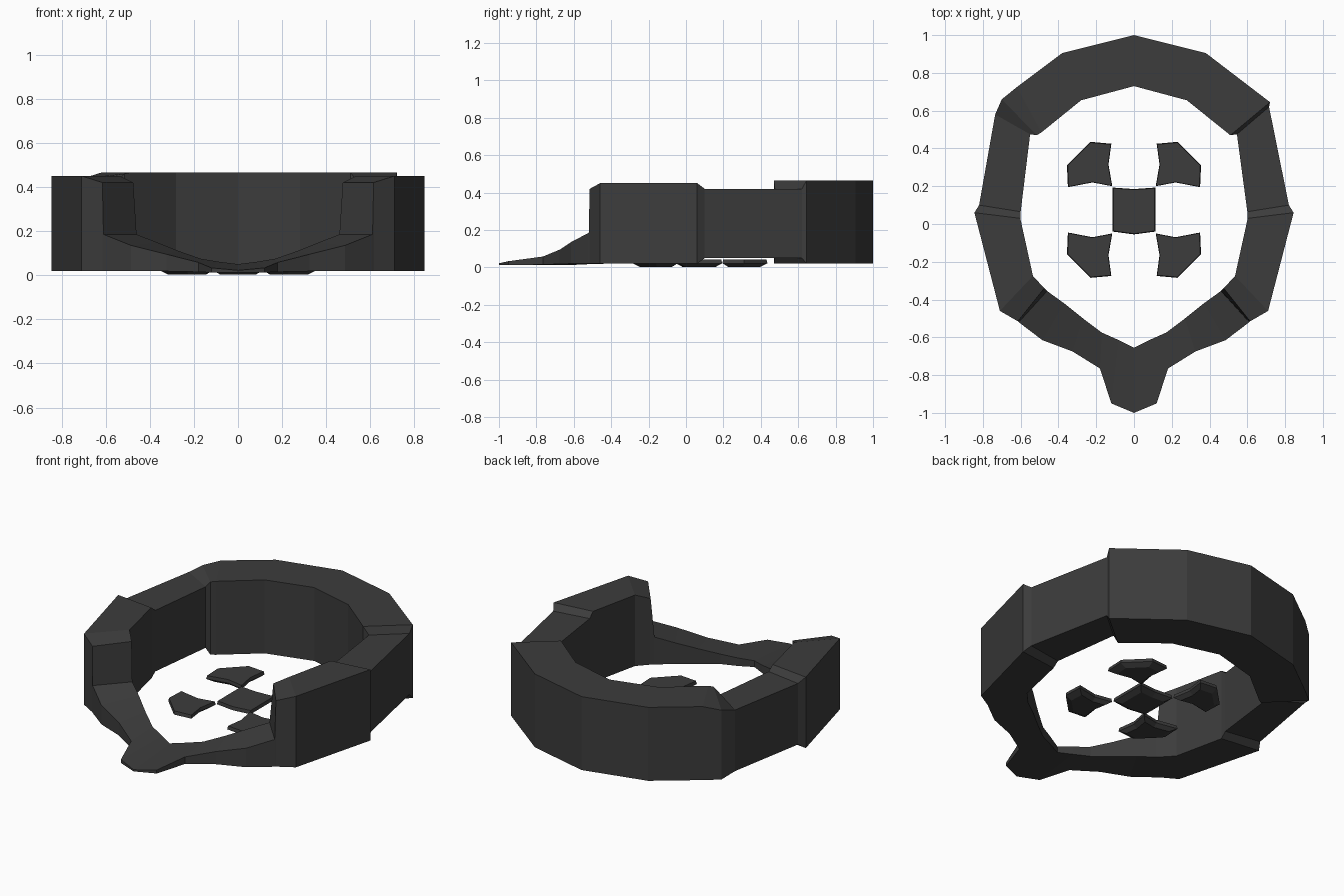
import bpy, bmesh

mat = bpy.data.materials.new("dark_grey")
mat.diffuse_color = (0.045, 0.045, 0.045, 1)


def finish(name, bm):
    bmesh.ops.recalc_face_normals(bm, faces=bm.faces)
    me = bpy.data.meshes.new(name)
    bm.to_mesh(me)
    bm.free()
    me.materials.append(mat)
    ob = bpy.data.objects.new(name, me)
    bpy.context.collection.objects.link(ob)
    return ob


def bridge(bm, a, b):
    n = len(a)
    for i in range(n):
        bm.faces.new((a[i], a[(i + 1) % n], b[(i + 1) % n], b[i]))


# Ring stations: outer x, y, inner x, y, outer top z, inner top z, bottom z
back_mid = [(0, 1.0, 0, 0.73, 0.465, 0.465, 0.02)]
back = [(0.38, 0.905, 0.28, 0.655, 0.465, 0.465, 0.02)]
step_right = [(0.72, 0.645, 0.51, 0.47, 0.465, 0.465, 0.02),
              (0.715, 0.62, 0.545, 0.475, 0.42, 0.42, 0.05)]
step_left = [(0.62, 0.725, 0.49, 0.485, 0.465, 0.465, 0.02),
             (0.70, 0.66, 0.515, 0.47, 0.44, 0.46, 0.02),
             (0.735, 0.58, 0.55, 0.475, 0.42, 0.42, 0.05)]
side = [(0.82, 0.10, 0.60, 0.065, 0.42, 0.42, 0.05),
        (0.845, 0.06, 0.602, 0.03, 0.45, 0.45, 0.02),
        (0.71, -0.46, 0.535, -0.275, 0.45, 0.45, 0.02),
        (0.615, -0.515, 0.475, -0.34, 0.42, 0.42, 0.02),
        (0.61, -0.52, 0.46, -0.355, 0.185, 0.185, 0.02),
        (0.485, -0.615, 0.37, -0.42, 0.135, 0.15, 0.02),
        (0.325, -0.675, 0.27, -0.50, 0.095, 0.11, 0.018),
        (0.18, -0.765, 0.17, -0.575, 0.058, 0.075, 0.015),
        (0.12, -0.95, 0.08, -0.615, 0.033, 0.06, 0.012)]
front_mid = [(0, -1.0, 0, -0.655, 0.022, 0.05, 0.012)]


def flip(stations):
    return [(-s[0], s[1], -s[2]) + s[3:] for s in reversed(stations)]


stations = back_mid + back + step_right + side + front_mid \
    + flip(back + step_left + side)
bm = bmesh.new()
loops = []
for ox, oy, ix, iy, zo, zi, zb in stations:
    loops.append([bm.verts.new(p) for p in
                  ((ox, oy, zb), (ox, oy, zo), (ix, iy, zi), (ix, iy, zb))])
for i, loop in enumerate(loops):
    bridge(bm, loop, loops[(i + 1) % len(loops)])
finish("ring_wall", bm)


# Low floor pieces: outline layered with bevelled underside and top
def pad(name, pts, sx=1, sy=1, cy=0.075):
    mx = sum(p[0] for p in pts) / len(pts)
    my = sum(p[1] for p in pts) / len(pts)
    bm = bmesh.new()
    layers = []
    for k, z in ((0.72, 0.003), (1.0, 0.022), (0.97, 0.042)):
        layers.append([bm.verts.new((sx * (mx + (x - mx) * k),
                                     cy + sy * (my + (y - my) * k), z))
                       for x, y in pts])
    bridge(bm, layers[0], layers[1])
    bridge(bm, layers[1], layers[2])
    bm.faces.new(layers[0])
    bm.faces.new(layers[2])
    return finish(name, bm)


petal = [(0.115, 0.125), (0.135, 0.24), (0.12, 0.35), (0.23, 0.36),
         (0.355, 0.235), (0.35, 0.12), (0.22, 0.145)]
for sx, a in ((-1, "left"), (1, "right")):
    for sy, b in ((-1, "front"), (1, "back")):
        pad(f"petal_{b}_{a}", petal, sx, sy)
pad("centre_pad", [(-0.113, -0.115), (0, -0.13), (0.113, -0.115),
                   (0.113, 0.118), (0, 0.11), (-0.113, 0.118)])
